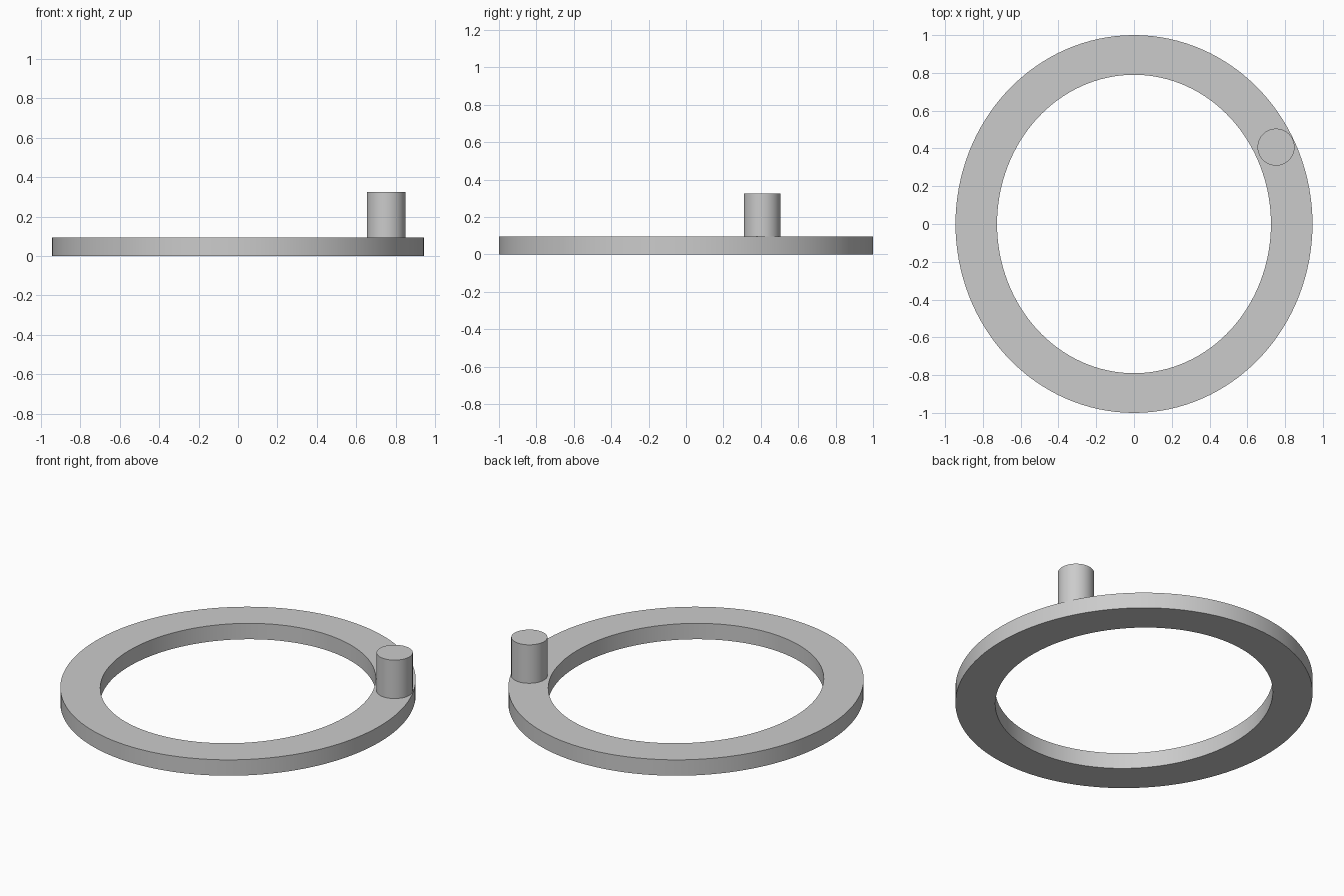
import bpy
import bmesh
import math

old = bpy.data.objects.get("Cube")
if old:
    bpy.data.objects.remove(old, do_unlink=True)

SEGMENTS = 128
RING_HEIGHT = 0.095

grey = bpy.data.materials.new("light grey")
grey.use_nodes = True
colour = (0.6, 0.6, 0.6, 1)
grey.diffuse_color = colour
grey.node_tree.nodes["Principled BSDF"].inputs["Base Color"].default_value = colour


def finish(name, bm):
    """Turn a bmesh into a smooth-shaded object with sharp rims."""
    bmesh.ops.recalc_face_normals(bm, faces=bm.faces)
    mesh = bpy.data.meshes.new(name)
    bm.to_mesh(mesh)
    bm.free()
    mesh.materials.append(grey)
    obj = bpy.data.objects.new(name, mesh)
    bpy.context.collection.objects.link(obj)
    bpy.ops.object.select_all(action="DESELECT")
    obj.select_set(True)
    bpy.context.view_layer.objects.active = obj
    bpy.ops.object.shade_smooth_by_angle(angle=math.radians(30))
    return obj


# Flat oval ring: a rectangular section swept around two ellipses
bm = bmesh.new()
outer, inner = (0.945, 1.0), (0.725, 0.79)
section = [(outer, 0), (outer, RING_HEIGHT), (inner, RING_HEIGHT), (inner, 0)]
loops = []
for i in range(SEGMENTS):
    a = math.tau * i / SEGMENTS
    loops.append([bm.verts.new((rx * math.cos(a), ry * math.sin(a), z))
                  for (rx, ry), z in section])
for i, loop in enumerate(loops):
    following = loops[(i + 1) % SEGMENTS]
    for j in range(len(section)):
        k = (j + 1) % len(section)
        bm.faces.new((loop[j], following[j], following[k], loop[k]))
finish("oval_ring", bm)

# Upright round pin standing on the ring
pin_height = 0.23
bm = bmesh.new()
bmesh.ops.create_cone(bm, cap_ends=True, segments=64, radius1=0.098,
                      radius2=0.098, depth=pin_height)
pin = finish("pin", bm)
pin.location = (0.752, 0.407, RING_HEIGHT + pin_height / 2)
